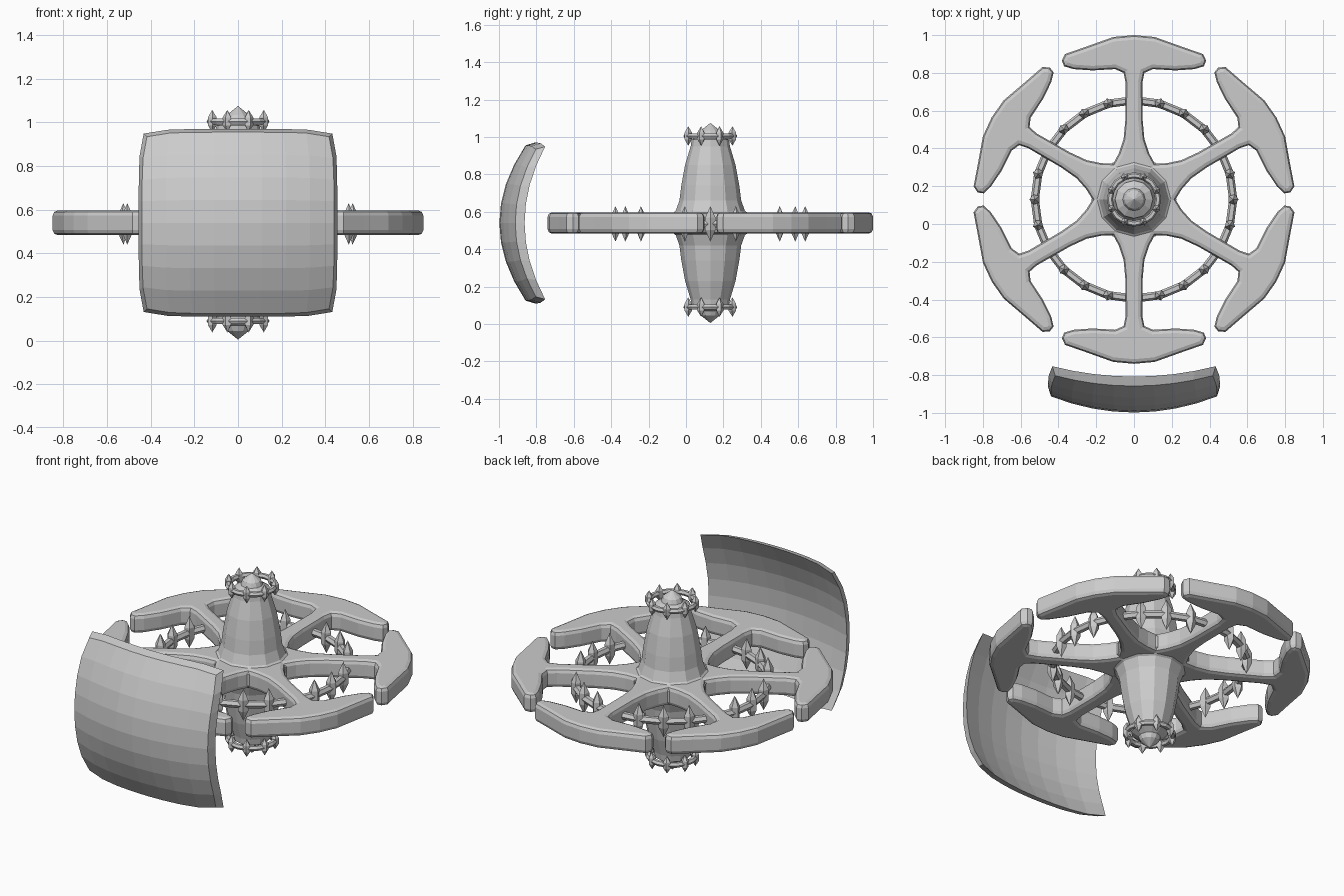
import bpy, bmesh
from math import sin, cos, pi, radians
from mathutils import Vector

if "Cube" in bpy.data.objects:
    bpy.data.objects.remove(bpy.data.objects["Cube"])

C = Vector((0, 0.13, 0.54))  # hub centre


def finish(bm, name):
    bmesh.ops.remove_doubles(bm, verts=bm.verts, dist=1e-5)
    bmesh.ops.recalc_face_normals(bm, faces=bm.faces)
    me = bpy.data.meshes.new(name)
    bm.to_mesh(me)
    bm.free()
    ob = bpy.data.objects.new(name, me)
    bpy.context.collection.objects.link(ob)
    return ob


def lathe(bm, profile, sides, centre, turn=0.0, closed=False):
    """Revolve (radius, height) points about a vertical axis."""
    rows = [[bm.verts.new(Vector(centre) + Vector((r * cos(turn + 2 * pi * i / sides),
                                                   r * sin(turn + 2 * pi * i / sides), z)))
             for i in range(sides)] for r, z in profile]
    pairs = list(zip(rows, rows[1:]))
    if closed:
        pairs.append((rows[-1], rows[0]))
    for a, b in pairs:
        for i in range(sides):
            j = (i + 1) % sides
            bm.faces.new((a[i], a[j], b[j], b[i]))


def spiked_ring(name, z, radius, minor, sides, angles, h, w):
    """Faceted hoop carrying upright double-pointed spikes."""
    bm = bmesh.new()
    c = Vector((0, C.y, z))
    tube = [(radius + minor * cos(k * pi / 3), minor * sin(k * pi / 3)) for k in range(6)]
    lathe(bm, tube, sides, c, radians(angles[0]), closed=True)
    for deg in angles:
        a = radians(deg)
        p = c + Vector((cos(a), sin(a), 0)) * radius
        lathe(bm, [(0, -h), (w, -.35 * h), (w, .35 * h), (0, h)], 5, p, a)
    return finish(bm, name)


# central spindle, mirrored above and below the arms
half = [(.225, .035), (.185, .065), (.165, .12), (.155, .2), (.135, .31), (.105, .41),
        (.10, .445), (.06, .47), (.05, .495), (0, .535)]
bm = bmesh.new()
lathe(bm, [(r, -z) for r, z in reversed(half)] + half, 12, C)
finish(bm, "spindle")

# six T-shaped arms cut from one star outline
right = [(.11, .19), (.08, .245), (.055, .32), (.046, .42), (.045, .62), (.055, .67),
         (.10, .69), (.22, .683), (.32, .69), (.37, .705), (.382, .735), (.365, .77),
         (.25, .81), (.11, .86)]
outline = right + [(0, .87)] + [(-u, r) for u, r in reversed(right[1:])]
bm = bmesh.new()
pts = []
for k in range(6):
    a = pi / 2 - k * pi / 3
    for u, r in reversed(outline):
        pts.append(bm.verts.new((C.x + r * cos(a) + u * sin(a),
                                 C.y + r * sin(a) - u * cos(a), C.z - .057)))
face = bm.faces.new(pts)
ext = bmesh.ops.extrude_face_region(bm, geom=[face])
bmesh.ops.translate(bm, vec=(0, 0, .114),
                    verts=[g for g in ext["geom"] if isinstance(g, bmesh.types.BMVert)])
bmesh.ops.recalc_face_normals(bm, faces=bm.faces)
rims = [e for e in bm.edges if abs(e.verts[0].co.z - e.verts[1].co.z) < 1e-4]
bmesh.ops.bevel(bm, geom=rims, offset=.024, segments=2, profile=.5, affect='EDGES')
bmesh.ops.triangulate(bm, faces=[f for f in bm.faces if len(f.verts) > 4])
finish(bm, "arms")

# large spiked hoop threaded through the arms, no spikes inside the arms
spots = [15 * k for k in range(24) if (15 * k) % 60 != 30]
spiked_ring("large_hoop", .535, .525, .022, 24, spots, .095, .029)

# small crowns at both ends of the spindle
small = [22.5 + 45 * k for k in range(8)]
spiked_ring("top_crown", 1.005, .128, .016, 16, small, .052, .021)
spiked_ring("bottom_crown", .09, .128, .016, 16, small, .052, .021)

# doubly curved shield standing in front
N = 8
bm = bmesh.new()


def sheet(depth, scale):
    rows = []
    for j in range(N + 1):
        row = []
        for i in range(N + 1):
            u, v = 2 * i / N - 1, 2 * j / N - 1
            x = .455 * scale * u * (1 - .05 * v ** 6)
            z = .54 + .43 * scale * v * (1 - .05 * u ** 6)
            y = -.998 + .14 * v * v + .085 * u * u - .03 * u * u * v * v + depth
            row.append(bm.verts.new((x, y, z)))
        rows.append(row)
    return rows


def border(r):
    return r[0][:-1] + [q[-1] for q in r[:-1]] + r[-1][:0:-1] + [q[0] for q in r[:0:-1]]


front, back = sheet(0, .965), sheet(.05, 1)
for s in (front, back):
    for j in range(N):
        for i in range(N):
            bm.faces.new((s[j][i], s[j][i + 1], s[j + 1][i + 1], s[j + 1][i]))
fb, bb = border(front), border(back)
for i in range(len(fb)):
    j = (i + 1) % len(fb)
    bm.faces.new((fb[i], fb[j], bb[j], bb[i]))
finish(bm, "shield")
